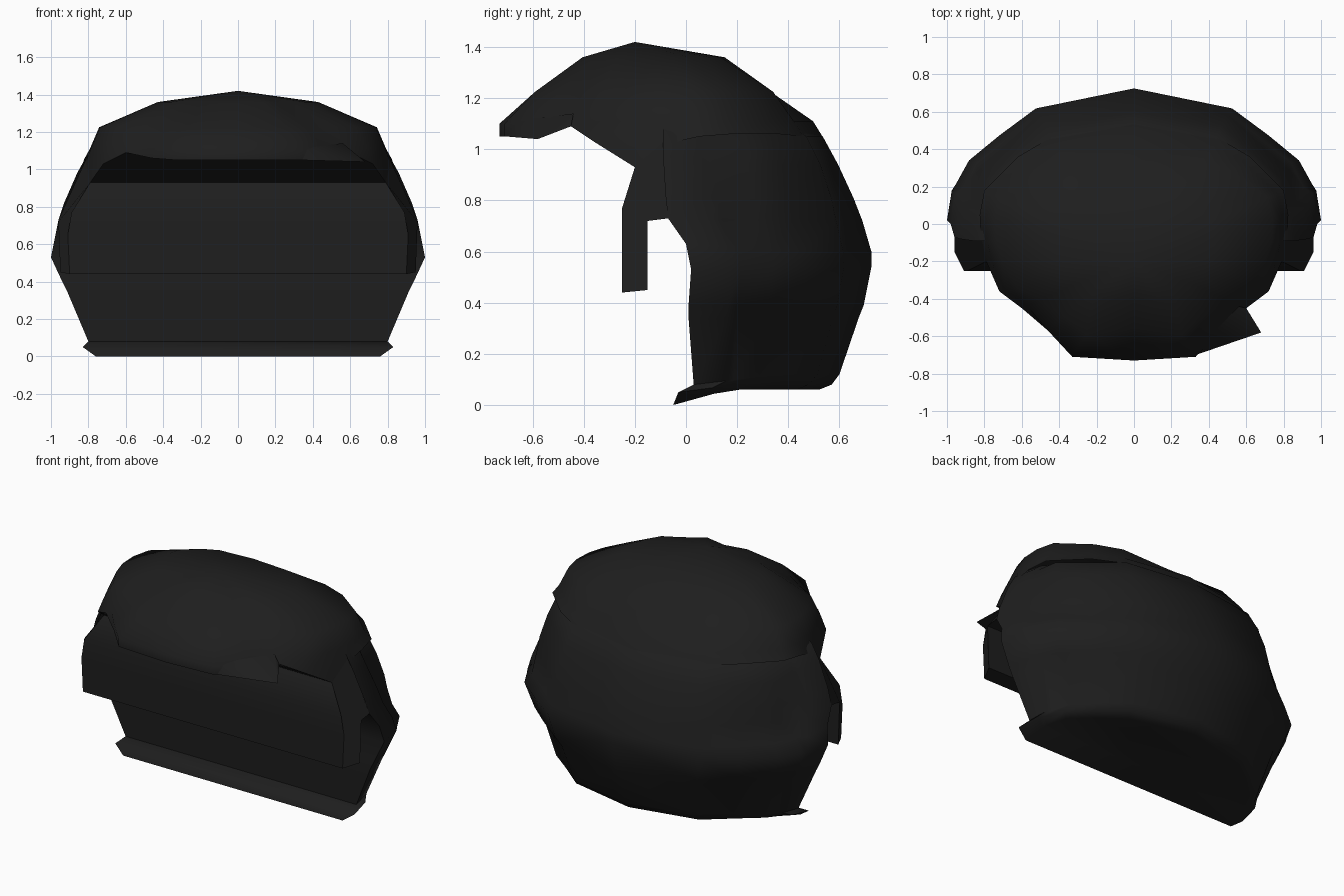
import bpy, bmesh, math

if "Cube" in bpy.data.objects:
    bpy.data.objects.remove(bpy.data.objects["Cube"])

mat = bpy.data.materials.new("charcoal black")
mat.diffuse_color = (0.013, 0.013, 0.013, 1)
mat.use_nodes = True
mat.node_tree.nodes["Principled BSDF"].inputs["Base Color"].default_value = mat.diffuse_color


def finish(name, bm):
    bmesh.ops.remove_doubles(bm, verts=bm.verts, dist=0.0005)
    bmesh.ops.recalc_face_normals(bm, faces=bm.faces)
    me = bpy.data.meshes.new(name)
    bm.to_mesh(me)
    bm.free()
    me.materials.append(mat)
    ob = bpy.data.objects.new(name, me)
    bpy.context.collection.objects.link(ob)
    bpy.ops.object.select_all(action='DESELECT')
    ob.select_set(True)
    bpy.context.view_layer.objects.active = ob
    bpy.ops.object.shade_smooth_by_angle(angle=math.radians(60))
    return ob


def pairs(bm, half):
    """Right-hand points and their mirrored partners."""
    return ([bm.verts.new(p) for p in half],
            [bm.verts.new((-p[0], p[1], p[2])) for p in half])


def strip(bm, a, b):
    for i in range(len(a) - 1):
        bm.faces.new((a[i], a[i + 1], b[i + 1], b[i]))


# Back and sides: flat front, rounded back
# (front half width, front y, front z, back y, back z, panel inset, corner fullness)
levels = [
    (0.76, -0.05, 0.00, 0.52, 0.06, 1.00, 1.0),
    (0.83, -0.03, 0.05, 0.57, 0.08, 0.97, 1.0),
    (0.80, 0.03, 0.08, 0.60, 0.12, 0.98, 1.0),
    (0.91, 0.01, 0.34, 0.675, 0.34, 0.95, 1.0),
    (0.935, 0.01, 0.39, 0.695, 0.39, 0.99, 1.0),
    (1.00, 0.02, 0.53, 0.725, 0.54, 0.99, 1.0),
    (0.98, 0.00, 0.63, 0.725, 0.60, 0.96, 1.0),
    (0.96, -0.07, 0.73, 0.69, 0.72, 0.96, 1.02),
    (0.93, -0.08, 0.82, 0.655, 0.81, 0.96, 1.04),
    (0.86, -0.09, 0.98, 0.595, 0.94, 0.975, 1.06),
    (0.81, -0.09, 1.07, 0.535, 1.05, 0.985, 1.06),
    (0.74, -0.09, 1.13, 0.45, 1.11, 0.985, 1.0),
]
angles = [0, 13, 16, 27, 42, 58, 90]
bm = bmesh.new()
rings = []
for n, (w, yf, zf, yb, zb, inset, full) in enumerate(levels):
    half = []
    for d in angles:
        t = math.radians(d)
        kx = inset if d > 15 else 1.0
        ky = 1.0
        if d == 42:
            kx, ky = kx * 0.975, kx * 0.975
        if 20 < d < 80:
            kx, ky = kx * full, ky * full
        z = zf + (zb - zf) * min(1, d / (22 if n < 2 else 35))
        half.append((w * math.cos(t) * kx, yf + (yb - yf) * math.sin(t) * ky, z))
    rings.append(pairs(bm, half))
for i in range(len(rings) - 1):
    (r0, l0), (r1, l1) = rings[i], rings[i + 1]
    strip(bm, r0, r1)
    strip(bm, l0, l1)
    if i < 7:
        bm.faces.new((r0[0], r1[0], l1[0], l0[0]))
r, l = rings[0]
strip(bm, r[:-1], l[:-1])
bm.faces.new((r[-2], r[-1], l[-2]))
finish("back_hair", bm)

# Side locks joined by a band across the front
bm = bmesh.new()
r, l = pairs(bm, [(0.81, -0.07, 1.06), (0.79, -0.20, 0.93), (0.89, -0.25, 0.77),
                  (0.91, -0.25, 0.65), (0.90, -0.25, 0.44), (0.95, -0.15, 0.45),
                  (0.96, -0.15, 0.72), (0.96, -0.07, 0.73)])
strip(bm, r, l)
bm.faces.new(r)
bm.faces.new(l)
finish("side_locks", bm)

# Upper cap with overhanging fringe
rim = [(0, -0.73, 1.05), (0.33, -0.71, 1.05), (0.46, -0.57, 1.06), (0.60, -0.45, 1.09),
       (0.72, -0.36, 1.03), (0.79, -0.20, 0.93), (0.82, -0.08, 1.02), (0.825, 0.05, 1.05),
       (0.80, 0.18, 1.06), (0.62, 0.36, 1.06), (0.45, 0.46, 1.05), (0, 0.54, 1.04)]
cy = -0.18


def dome(side, front, back, z):
    out = []
    for x, y, _ in rim:
        f = front if y < cy else back
        s = f + (side - f) * abs(x) / 0.825
        out.append((x * s, cy + (y - cy) * s, z))
    return out


lip = [(x, y, 1.10) if y < -0.5 else
       (x * 0.96, cy + (y - cy) * 0.94, 1.11) for x, y, _ in rim]
bm = bmesh.new()
rings = [pairs(bm, h) for h in (rim, lip, dome(0.90, 0.69, 0.71, 1.225),
                                dome(0.52, 0.36, 0.46, 1.36))]
for (r0, l0), (r1, l1) in zip(rings, rings[1:]):
    strip(bm, r0, r1)
    strip(bm, l0, l1)
top = bm.verts.new((0, cy - 0.02, 1.42))
for ring in rings[-1]:
    for a, b in zip(ring, ring[1:]):
        bm.faces.new((a, b, top))
# Underside of the fringe, row by row across
r, l = rings[0]
bm.faces.new((r[0], r[1], l[1]))
strip(bm, r[1:6], l[1:6])
finish("top_hair", bm)

# Single pointed lock on the right of the fringe
bm = bmesh.new()
base = [(0.33, -0.70, 1.05), (0.60, -0.45, 1.09), (0.56, -0.44, 1.14), (0.33, -0.68, 1.11)]
vs = [bm.verts.new(p) for p in base]
tip = bm.verts.new((0.68, -0.58, 1.04))
bm.faces.new(vs)
for i in range(4):
    bm.faces.new((vs[i], vs[(i + 1) % 4], tip))
finish("fringe_point", bm)
